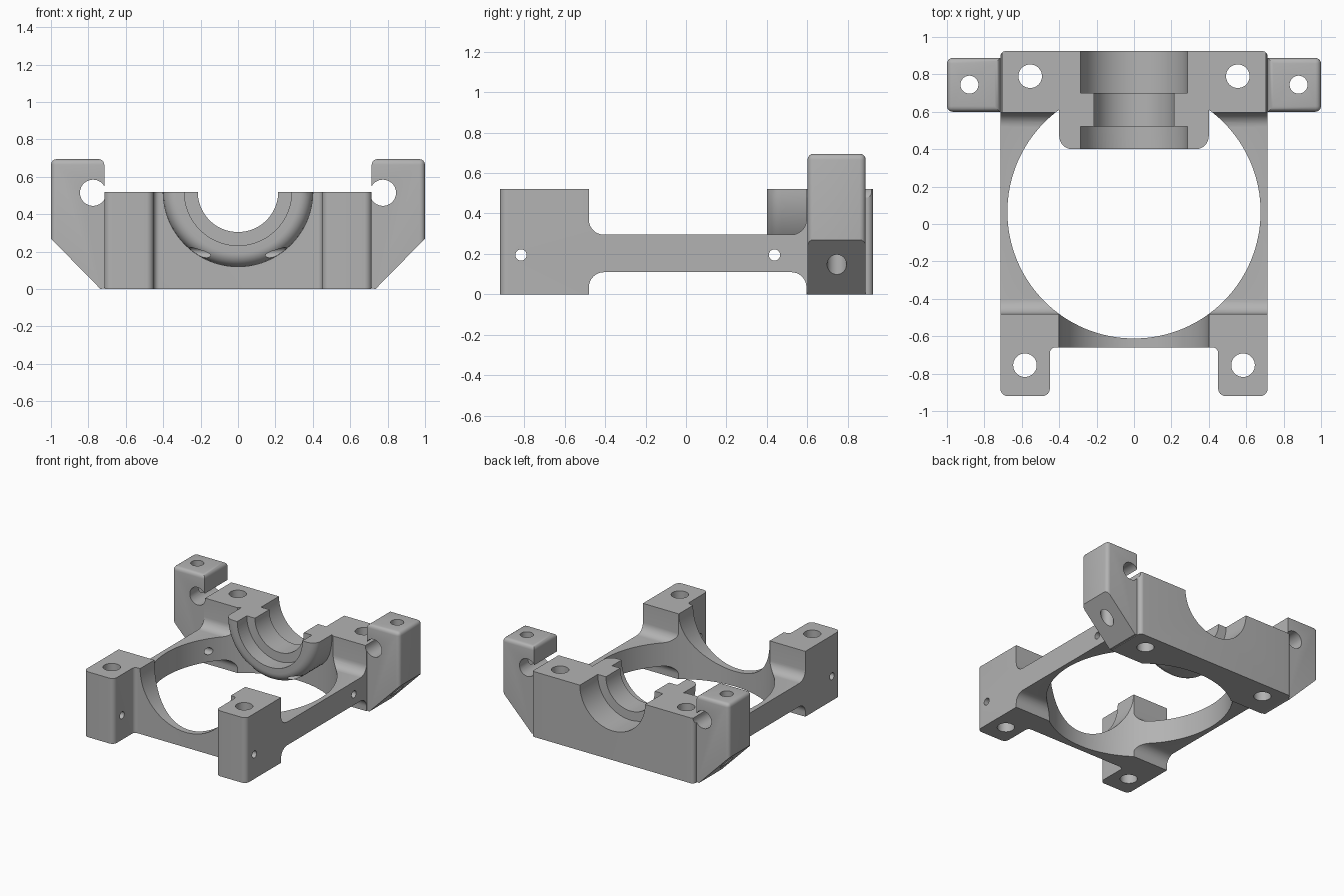
import bpy, bmesh, math
from mathutils import Vector, Matrix

if "Cube" in bpy.data.objects:
    bpy.data.objects.remove(bpy.data.objects["Cube"], do_unlink=True)

grey = bpy.data.materials.new("plain grey")
grey.use_nodes = True
grey.diffuse_color = (0.45, 0.45, 0.45, 1)
grey.node_tree.nodes["Principled BSDF"].inputs["Base Color"].default_value = (0.45, 0.45, 0.45, 1)

AXIS_Z = 0.52   # height of the bearing axis and of the top face
WIDTH = 0.715   # half width of the frame


def make_object(name, bm):
    bmesh.ops.recalc_face_normals(bm, faces=bm.faces)
    mesh = bpy.data.meshes.new(name)
    bm.to_mesh(mesh)
    bm.free()
    mesh.materials.append(grey)
    obj = bpy.data.objects.new(name, mesh)
    bpy.context.collection.objects.link(obj)
    return obj


def rounded(corners, steps=8):
    """Outline from (u, v, radius) corners, each radius turned into an arc."""
    out = []
    for i, (u, v, r) in enumerate(corners):
        p = Vector((u, v))
        if r == 0:
            out.append(p)
            continue
        a = (Vector(corners[i - 1][:2]) - p).normalized()
        b = (Vector(corners[(i + 1) % len(corners)][:2]) - p).normalized()
        center = p + (a + b) * r
        for k in range(steps + 1):
            t = k / steps * math.pi / 2
            out.append(center - b * r * math.cos(t) - a * r * math.sin(t))
    return out


def prism(name, outline, axis, lo, hi, edge_rule=None):
    """Outline extruded along an axis, with optional rounded edges."""
    place = {"x": lambda u, v, w: (w, u, v),
             "y": lambda u, v, w: (u, w, v),
             "z": lambda u, v, w: (u, v, w)}[axis]
    bm = bmesh.new()
    rings = [[bm.verts.new(place(u, v, w)) for u, v in outline] for w in (lo, hi)]
    n = len(outline)
    for ring in rings:
        bm.faces.new(ring)
    for i in range(n):
        j = (i + 1) % n
        bm.faces.new((rings[0][i], rings[0][j], rings[1][j], rings[1][i]))
    if edge_rule:
        bmesh.ops.recalc_face_normals(bm, faces=bm.faces)
        bmesh.ops.bevel(bm, geom=[e for e in bm.edges if edge_rule(e)], offset=0.03,
                        segments=4, profile=0.5, affect="EDGES")
    return make_object(name, bm)


def rod(axis, u, v, r, lo, hi, sides=40):
    """Round cutter along an axis."""
    turn = 2 * math.pi / sides
    ring = [(u + r * math.cos(i * turn), v + r * math.sin(i * turn)) for i in range(sides)]
    return prism("round_cutter", ring, axis, lo, hi)


def lathe(name, profile, steps=80):
    """Spin (radius, y) points around the bearing axis."""
    bm = bmesh.new()
    verts = [bm.verts.new((r, y, AXIS_Z)) for r, y in profile]
    edges = [bm.edges.new(pair) for pair in zip(verts, verts[1:])]
    bmesh.ops.spin(bm, geom=verts + edges, cent=(0, 0, AXIS_Z), axis=(0, 1, 0),
                   angle=2 * math.pi, steps=steps)
    bmesh.ops.remove_doubles(bm, verts=bm.verts, dist=0.0001)
    return make_object(name, bm)


def combine(target, other, operation="DIFFERENCE"):
    mod = target.modifiers.new("combine", "BOOLEAN")
    mod.operation = operation
    mod.solver = "EXACT"
    mod.object = other
    bpy.context.view_layer.objects.active = target
    bpy.ops.object.modifier_apply(modifier=mod.name)
    bpy.data.objects.remove(other, do_unlink=True)


# Frame: side profile with a filleted thin waist, trimmed to the plan outline
FILLET = 0.075
side = rounded([(-1.1, 0, 0), (-0.48, 0, 0), (-0.48, 0.11, FILLET), (0.595, 0.11, FILLET),
                (0.595, 0, 0), (1.1, 0, 0), (1.1, 0.6, 0), (0.595, 0.6, 0),
                (0.595, 0.295, FILLET), (-0.48, 0.295, FILLET), (-0.48, 0.6, 0), (-1.1, 0.6, 0)])
frame = prism("bearing_frame", side, "x", -0.9, 0.9)
half_plan = [(WIDTH, 0.925, 0.03), (WIDTH, -0.92, 0.04), (0.45, -0.92, 0.04), (0.45, -0.66, 0.03)]
plan = half_plan + [(-x, y, r) for x, y, r in reversed(half_plan)]
combine(frame, prism("plan_trim", rounded(plan), "z", -0.2, 1), "INTERSECT")

# Large round opening and the saddle in the front wall
combine(frame, rod("z", 0, 0.065, 0.677, -0.2, 1, 128))
combine(frame, rod("y", 0, AXIS_Z, 0.4, -1.1, 0, 96))

# Bearing boss with a rounded rim, then its stepped bore
boss = [tuple(p) for p in rounded([(0, 0.4, 0), (0.4, 0.4, 0.07), (0.4, 0.85, 0), (0, 0.85, 0)])]
combine(frame, lathe("bearing_boss", boss), "UNION")
bore = [(0, 0.3), (0.287, 0.3), (0.287, 0.52), (0.215, 0.52),
        (0.215, 0.7), (0.287, 0.7), (0.287, 1.1), (0, 1.1)]
combine(frame, lathe("bore_cutter", bore))

# Flat top
square = [(-1.5, -1.5), (1.5, -1.5), (1.5, 1.5), (-1.5, 1.5)]
combine(frame, prism("top_cutter", square, "z", AXIS_Z, 1.5))


# Ears with a sloped underside and rounded outer edges
def ear_edge(e):
    a, b = (v.co for v in e.verts)
    top = min(a.z, b.z) > 0.69
    upright = abs(a.x) > 0.99 and abs(b.x) > 0.99 and abs(a.z - b.z) > 0.1
    return top or upright


ear = [(0.735, 0), (1, 0.27), (1, 0.695), (WIDTH, 0.695), (WIDTH, 0.525), (0.65, 0.45), (0.65, 0.02)]
for s in (-1, 1):
    combine(frame, prism("ear", [(s * x, z) for x, z in ear], "y", 0.6, 0.888, ear_edge), "UNION")

# Holes: rod seats and bolts in the ears, bolts in the four corners
for s in (-1, 1):
    combine(frame, rod("y", s * 0.775, 0.515, 0.07, 0.4, 1.1))
    combine(frame, rod("z", s * 0.88, 0.745, 0.048, -0.2, 1))
    combine(frame, rod("z", s * 0.555, 0.79, 0.063, -0.2, 1))
    combine(frame, rod("z", s * 0.583, -0.755, 0.063, -0.2, 1))

# Cross holes from side to side
for y in (-0.815, 0.437):
    combine(frame, rod("x", y, 0.195, 0.028, -1.2, 1.2, 24))

# Smooth curves, sharp corners
bpy.ops.object.select_all(action="DESELECT")
frame.select_set(True)
bpy.context.view_layer.objects.active = frame
bpy.ops.object.shade_smooth_by_angle(angle=math.radians(30))
